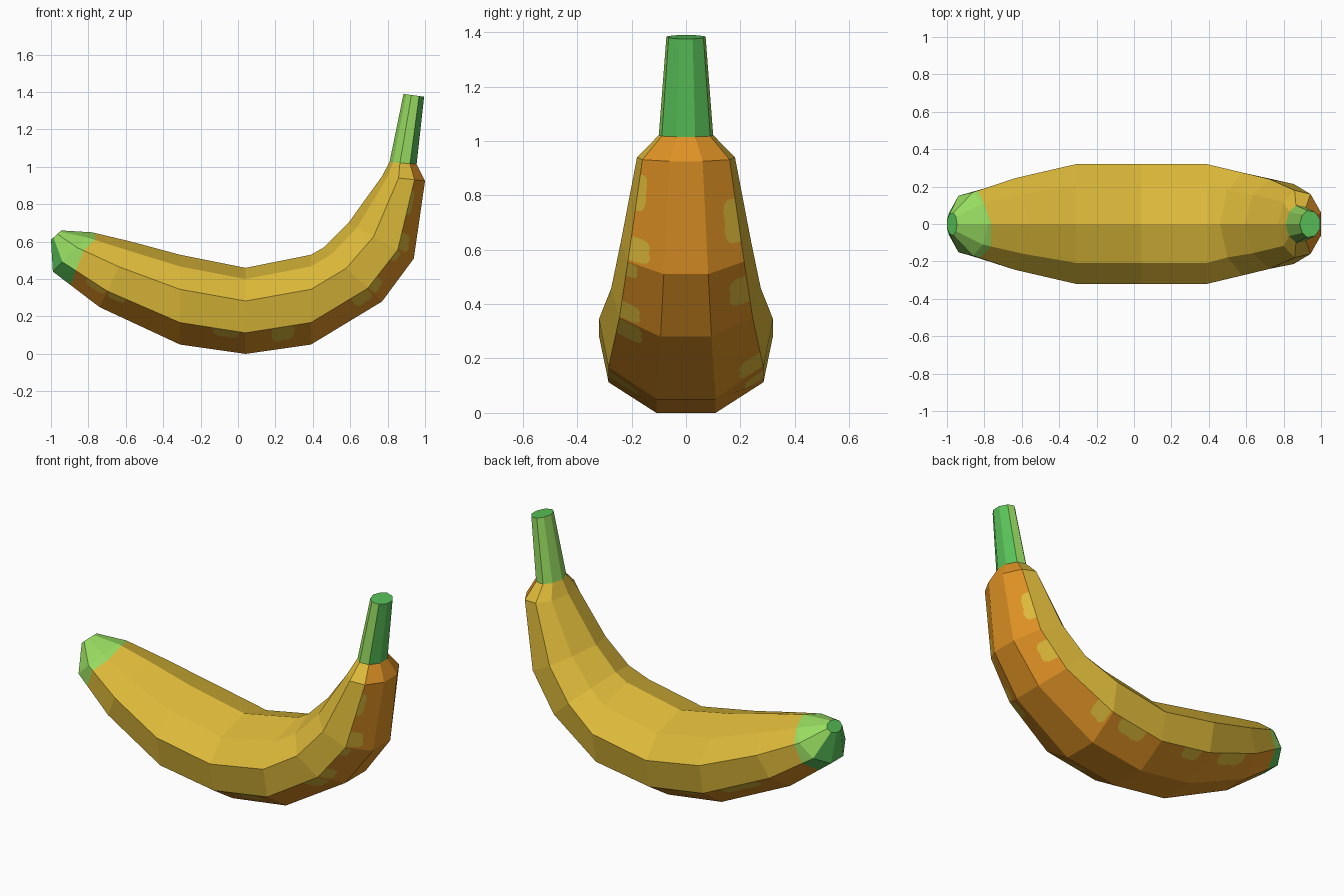
import bpy, bmesh
from mathutils import Vector

if "Cube" in bpy.data.objects:
    bpy.data.objects.remove(bpy.data.objects["Cube"])


def material(name, rgb):
    m = bpy.data.materials.new(name)
    lin = [(c / 255 / 12.92) if c < 11 else ((c / 255 + 0.055) / 1.055) ** 2.4 for c in rgb]
    m.diffuse_color = (*lin, 1)
    m.use_nodes = True
    m.node_tree.nodes["Principled BSDF"].inputs["Base Color"].default_value = m.diffuse_color
    return m


MATS = [material("ripe yellow", (222, 186, 58)), material("orange brown", (222, 145, 36)),
        material("light green", (152, 220, 97)), material("leaf green", (88, 192, 88))]
YELLOW, BROWN, LIGHT, GREEN = range(4)

# Nine-sided section: (side, height fraction), flat below and ridged on top
HALF = [(.34, 0), (.89, .245), (1, .615), (.65, .87)]
SECTION = [(-s, f) for s, f in HALF] + [(0, 1)] + [(s, f) for s, f in HALF[::-1]]
UNDERSIDE = (8, 0, 7)


def ring(bx, bz, tx, tz, w):
    """Section spanning an outer-curve point (bx, bz) to an inner-curve point (tx, tz)."""
    b, t = Vector((bx, 0, bz)), Vector((tx, 0, tz))
    return [b.lerp(t, f) + Vector((0, s * w, 0)) for s, f in SECTION]


def blotch_outline(u0, u1, d):
    """Wavy patch hanging from the v = 1 border, from u0 to u1."""
    w = u1 - u0
    shape = [(0, 0), (.02, .65), (.12, .9), (.3, 1), (.5, .9), (.75, .95), (.93, .8), (1, .5), (1, 0)]
    return [(u0 + w * a, 1 - d * b) for a, b in shape]


def loft(name, rings, top, under, caps=(), blotches={}):
    bm = bmesh.new()

    def face(pts, mid, mat):
        f = bm.faces.new([bm.verts.new(p) for p in pts])
        f.normal_update()
        if f.normal.dot(f.calc_center_median() - mid) < 0:
            f.normal_flip()
        f.material_index = mat

    centres = [sum(r, Vector()) / 9 for r in rings]
    for i in range(len(rings) - 1):
        a, b = rings[i], rings[i + 1]
        mid = (centres[i] + centres[i + 1]) / 2
        for k in range(9):
            n = (k + 1) % 9
            spots = blotches.get((i, k), [])
            lo, hi = (n, k) if k == 7 else (k, n)

            def at(uv):
                return a[lo].lerp(b[lo], uv[0]).lerp(a[hi].lerp(b[hi], uv[0]), uv[1])
            # Cut yellow patches out of the quad where listed
            outline = [(0, 0), (1, 0), (1, 1)]
            for s in sorted(spots, reverse=True):
                patch = blotch_outline(*s)
                face([at(p) for p in patch], mid, YELLOW)
                outline += patch[::-1]
            outline.append((0, 1))
            face([at(p) for p in outline], mid, under if k in UNDERSIDE else top)
    for c in caps:
        face(rings[c], centres[-1 - c if c == 0 else 0], GREEN)
    bmesh.ops.remove_doubles(bm, verts=bm.verts, dist=0.0005)
    me = bpy.data.meshes.new(name)
    bm.to_mesh(me)
    bm.free()
    for m in MATS:
        me.materials.append(m)
    ob = bpy.data.objects.new(name, me)
    bpy.context.collection.objects.link(ob)
    return ob


# Blossom end, with a wavy border towards the flesh
cap = ring(-1.0, .61, -.945, .66, .06)
shoulder = ring(-.99, .44, -.78, .65, .17)
first = ring(-.74, .25, -.57, .60, .245)
wave = [.38, .3, .16, .2, .08, .03, .12, .25, .3]
border = [p.lerp(q, t) for p, q, t in zip(shoulder, first, wave)]
loft("blossom_tip", [cap, shoulder, border], LIGHT, GREEN, caps=(0,))

# Curved flesh
neck = ring(.955, 1.015, .81, 1.025, .10)
flesh = [border, first,
         ring(-.31, .05, -.31, .53, .32), ring(.04, 0, .04, .46, .32),
         ring(.39, .05, .39, .53, .32), ring(.77, .28, .46, .57, .275),
         ring(.94, .51, .59, .70, .24), ring(1.0, .925, .77, .95, .18), neck]
# Yellow patches: (segment, face) -> (start, end, depth)
SPOTS = {(0, 0): [(.35, .95, .35)], (1, 0): [(.02, .25, .3)], (2, 0): [(.5, .9, .35)],
         (3, 0): [(.4, .75, .65)], (4, 0): [(.7, .98, .6)],
         (5, 0): [(.02, .3, .5), (.75, .98, .3)], (6, 0): [(.02, .25, .6), (.5, .85, .3)],
         (1, 7): [(.2, .75, .45)], (2, 7): [(.15, .5, .35)], (3, 7): [(.3, .8, .4)],
         (4, 7): [(.03, .3, .5)], (5, 7): [(.3, .75, .5)], (6, 7): [(.2, .62, .45)]}
loft("banana_flesh", flesh, YELLOW, BROWN, blotches=SPOTS)

# Stem
loft("stem", [neck, ring(.995, 1.375, .885, 1.39, .072)], LIGHT, GREEN, caps=(1,))
